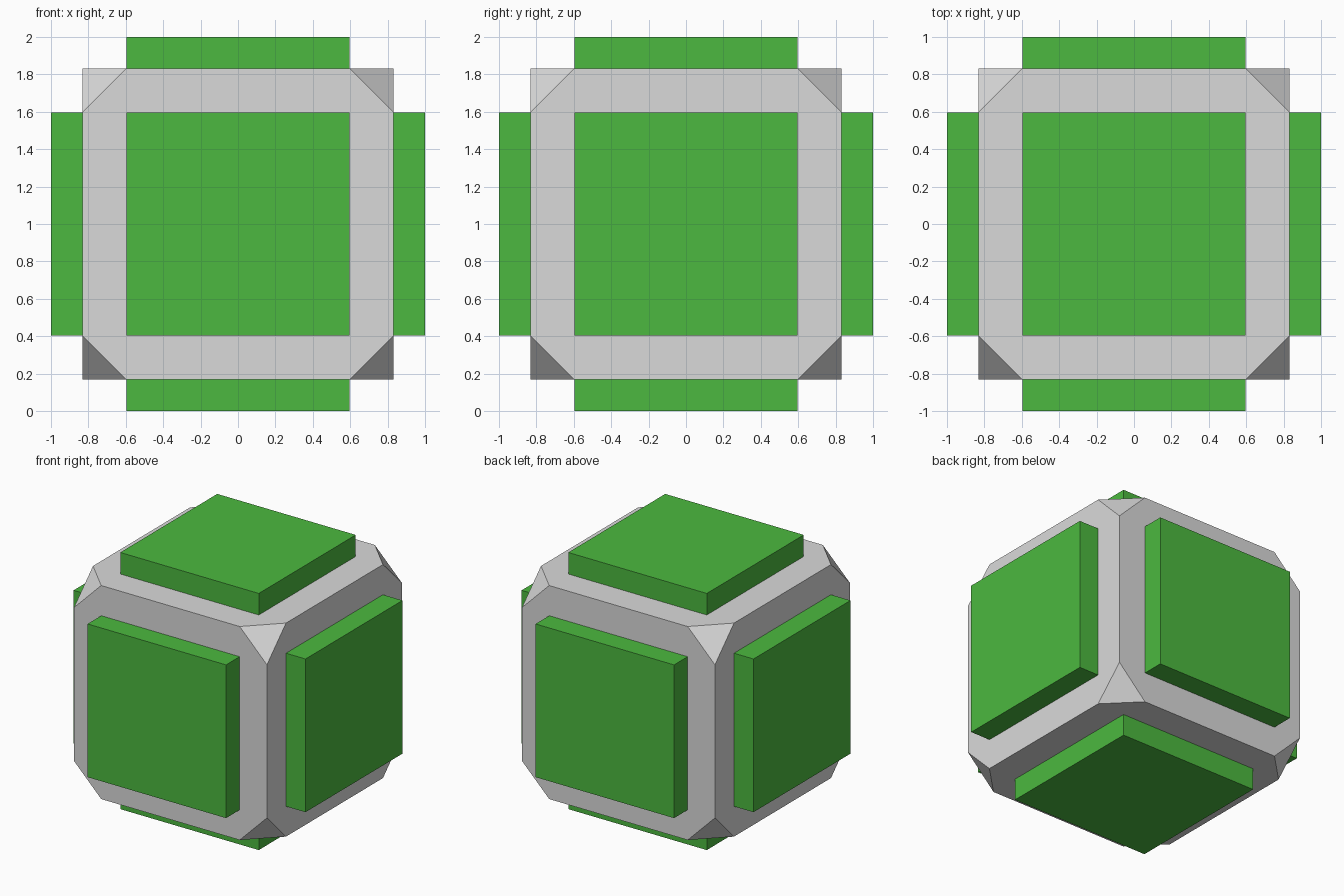
import bpy, bmesh
from itertools import product
from mathutils import Matrix, Vector

if "Cube" in bpy.data.objects:
    bpy.data.objects.remove(bpy.data.objects["Cube"])

HALF, CUT, PANEL, OUT = 0.832, 0.597, 0.597, 1.0
CENTRE = Vector((0, 0, 1))


def material(name, rgb):
    m = bpy.data.materials.new(name)
    m.diffuse_color = (*rgb, 1)
    m.use_nodes = True
    m.node_tree.nodes["Principled BSDF"].inputs["Base Color"].default_value = m.diffuse_color
    return m


def add_object(name, bm, mat):
    bmesh.ops.recalc_face_normals(bm, faces=bm.faces)
    mesh = bpy.data.meshes.new(name)
    bm.to_mesh(mesh)
    bm.free()
    mesh.materials.append(mat)
    obj = bpy.data.objects.new(name, mesh)
    bpy.context.collection.objects.link(obj)
    return obj


grey = material("light grey", (0.70, 0.70, 0.70))
green = material("green", (0.072, 0.485, 0.05))

# Body: cube with its eight corners cut off
bm = bmesh.new()
for signs in product((-1, 1), repeat=3):
    for axis in range(3):
        co = [s * (CUT if i == axis else HALF) for i, s in enumerate(signs)]
        bm.verts.new(Vector(co) + CENTRE)
bmesh.ops.convex_hull(bm, input=bm.verts)
bmesh.ops.dissolve_limit(bm, angle_limit=0.02, verts=bm.verts, edges=bm.edges)
add_object("body", bm, grey)

# Raised square panel on each of the six sides
sides = {"right": (1, 0, 0), "left": (-1, 0, 0), "back": (0, 1, 0),
         "front": (0, -1, 0), "top": (0, 0, 1), "bottom": (0, 0, -1)}
depth = OUT - HALF + 0.01
for side, direction in sides.items():
    d = Vector(direction)
    size = [depth if c else 2 * PANEL for c in d]
    bm = bmesh.new()
    bmesh.ops.create_cube(bm, size=1, matrix=Matrix.Translation(
        CENTRE + d * (OUT - depth / 2)) @ Matrix.Diagonal((*size, 1)))
    add_object(side + "_panel", bm, green)
